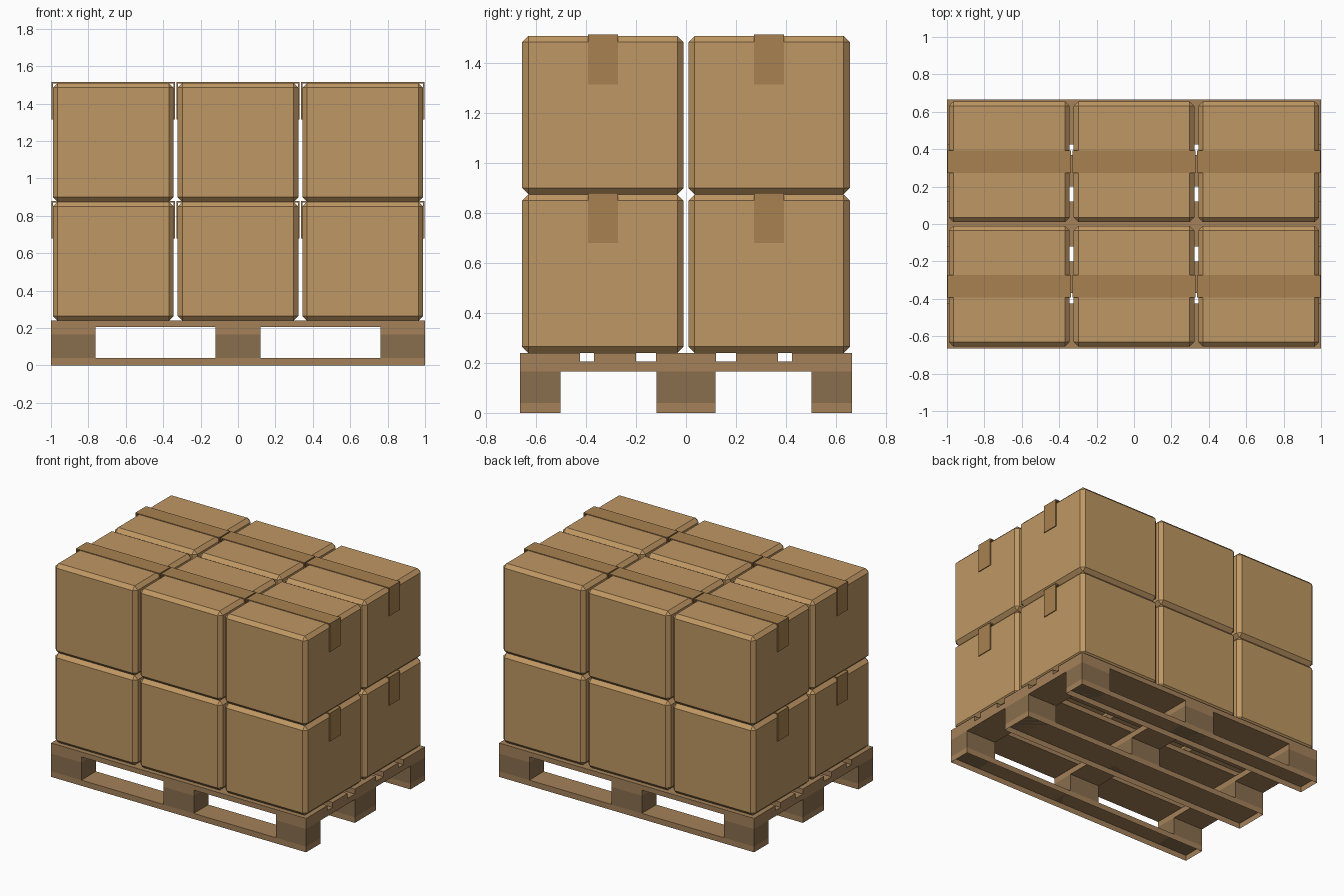
import bpy, bmesh

if "Cube" in bpy.data.objects:
    bpy.data.objects.remove(bpy.data.objects["Cube"])


def material(name, rgb):
    m = bpy.data.materials.new(name)
    m.diffuse_color = (*rgb, 1)
    m.use_nodes = True
    m.node_tree.nodes["Principled BSDF"].inputs["Base Color"].default_value = m.diffuse_color
    return m


CARD = material("cardboard", (0.52, 0.31, 0.125))
TAPE = material("packing_tape", (0.39, 0.22, 0.08))
WOOD = material("plank_wood", (0.37, 0.22, 0.10))
BLOCK = material("block_wood", (0.25, 0.155, 0.075))


def finish(bm, name, mat):
    mesh = bpy.data.meshes.new(name)
    bm.to_mesh(mesh)
    bm.free()
    mesh.materials.append(mat)
    ob = bpy.data.objects.new(name, mesh)
    bpy.context.collection.objects.link(ob)
    return ob


def box(name, xr, yr, zr, mat, chamfer=0, open_bottom=False):
    """Box spanning three ranges, with optional chamfer or open underside."""
    bm = bmesh.new()
    bmesh.ops.create_cube(bm, size=1)
    for v in bm.verts:
        v.co = [r[0] + (c + 0.5) * (r[1] - r[0]) for c, r in zip(v.co, (xr, yr, zr))]
    bm.normal_update()
    if open_bottom:
        down = [f for f in bm.faces if f.normal.z < -0.9]
        bmesh.ops.delete(bm, geom=down, context='FACES_ONLY')
    if chamfer:
        bmesh.ops.bevel(bm, geom=bm.edges[:], offset=chamfer, segments=1,
                        profile=0.5, affect='EDGES')
    return finish(bm, name, mat)


def tape(name, cx, cy, top):
    """Folded strip over the box top, hanging down both x sides."""
    o, i, t, d = 0.329, 0.321, 0.005, 0.195
    profile = [(-o, -d), (-i, -d), (-i, -0.003), (i, -0.003),
               (i, -d), (o, -d), (o, t), (-o, t)]
    bm = bmesh.new()
    face = bm.faces.new([bm.verts.new((cx + x, cy - 0.06, top + z)) for x, z in profile])
    ext = bmesh.ops.extrude_face_region(bm, geom=[face])
    moved = [g for g in ext["geom"] if isinstance(g, bmesh.types.BMVert)]
    bmesh.ops.translate(bm, verts=moved, vec=(0, 0.12, 0))
    bmesh.ops.recalc_face_normals(bm, faces=bm.faces[:])
    return finish(bm, name, TAPE)


# Pallet deck planks
for n, yr in enumerate([(-0.665, -0.425), (-0.368, -0.2), (-0.12, 0.12),
                        (0.2, 0.368), (0.425, 0.665)]):
    box(f"deck_plank_{n}", (-1, 1), yr, (0.205, 0.24), WOOD)

# Cross planks, blocks and runners
columns = [(-1, -0.763), (-0.119, 0.119), (0.763, 1)]
rows = [(-0.665, -0.502), (-0.119, 0.119), (0.502, 0.665)]
for n, xr in enumerate(columns):
    box(f"cross_plank_{n}", xr, (-0.665, 0.665), (0.165, 0.205), WOOD)
    for k, yr in enumerate(rows):
        box(f"spacer_block_{n}_{k}", xr, yr, (0.04, 0.165), BLOCK)
for k, yr in enumerate(rows):
    box(f"runner_{k}", (-1, 1), yr, (0, 0.04), WOOD, open_bottom=True)

# Stacked cartons with tape
HALF, HEIGHT = 0.323, 0.635
for layer in range(2):
    z = 0.24 + layer * HEIGHT
    for i, cx in enumerate((-0.667, 0, 0.667)):
        for j, cy in enumerate((-0.333, 0.333)):
            box(f"carton_{layer}_{i}_{j}", (cx - HALF, cx + HALF),
                (cy - HALF, cy + HALF), (z, z + HEIGHT), CARD, chamfer=0.025)
            tape(f"carton_tape_{layer}_{i}_{j}", cx, cy, z + HEIGHT)
